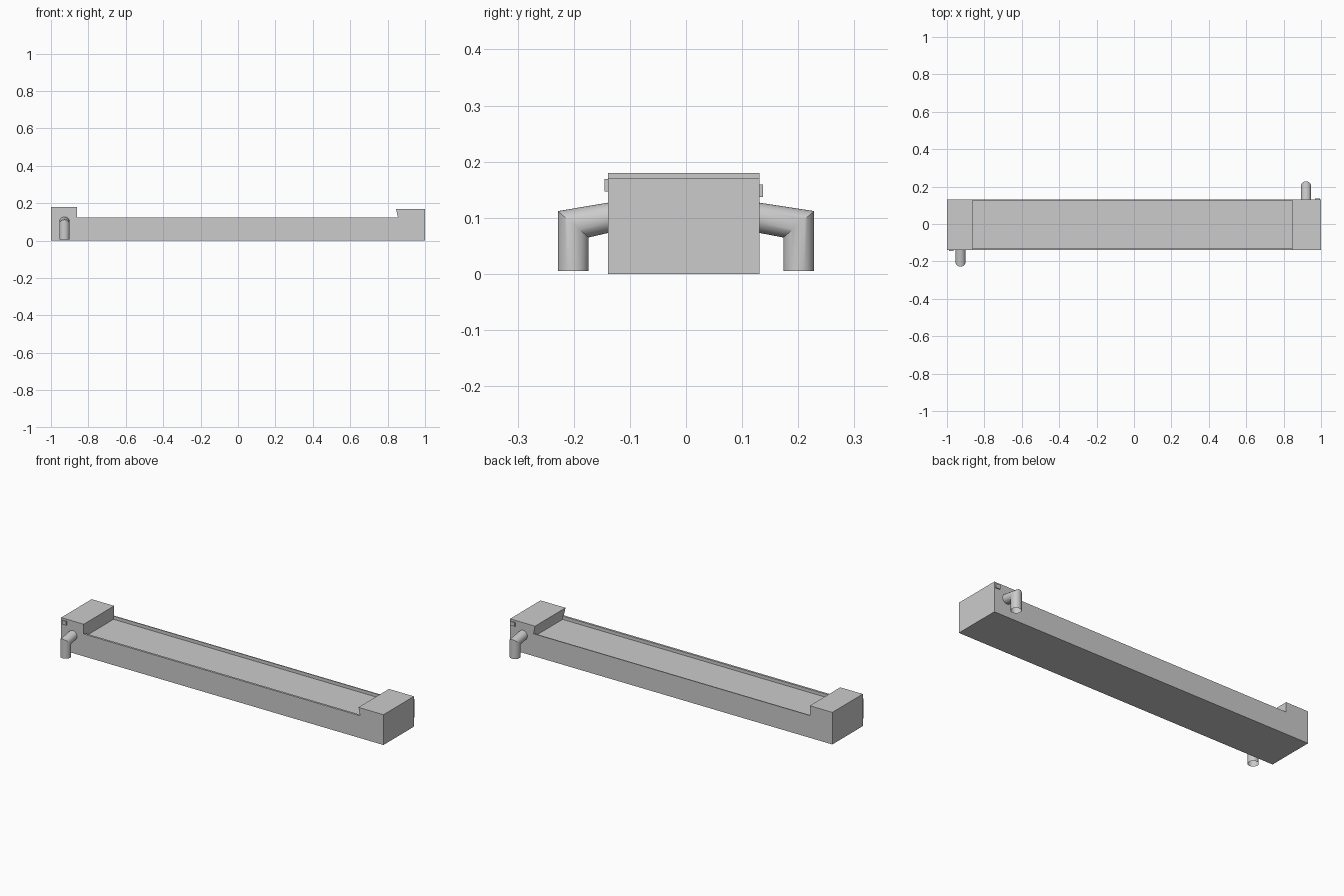
import bpy, bmesh, math

if "Cube" in bpy.data.objects:
    bpy.data.objects.remove(bpy.data.objects["Cube"])


def finish(name, bm):
    bmesh.ops.recalc_face_normals(bm, faces=bm.faces)
    mesh = bpy.data.meshes.new(name)
    bm.to_mesh(mesh)
    bm.free()
    obj = bpy.data.objects.new(name, mesh)
    bpy.context.collection.objects.link(obj)
    return obj


def box(name, x0, x1, y0, y1, z0, z1):
    bm = bmesh.new()
    bmesh.ops.create_cube(bm, size=1)
    for v in bm.verts:
        v.co = ((x0 + x1) / 2 + v.co.x * (x1 - x0),
                (y0 + y1) / 2 + v.co.y * (y1 - y0),
                (z0 + z1) / 2 + v.co.z * (z1 - z0))
    return finish(name, bm)


# Trough body: side profile with a raised block at each end, extruded in depth
FRONT, BACK, RIM = -0.139, 0.131, 0.125
profile = [(-1, 0), (1, 0), (1, 0.17), (0.845, 0.17), (0.855, RIM),
           (-0.86, RIM), (-0.86, 0.18), (-1, 0.18)]
bm = bmesh.new()
face = bm.faces.new([bm.verts.new((x, FRONT, z)) for x, z in profile])
ext = bmesh.ops.extrude_face_region(bm, geom=[face], use_keep_orig=True)
for v in ext["geom"]:
    if isinstance(v, bmesh.types.BMVert):
        v.co.y = BACK

# Recessed panel between two thin side rims
for y in (-0.127, 0.125):
    bmesh.ops.bisect_plane(bm, geom=bm.verts[:] + bm.edges[:] + bm.faces[:],
                           plane_co=(0, y, 0), plane_no=(0, 1, 0))
panel = [f for f in bm.faces
         if all(abs(v.co.z - RIM) < 1e-4 for v in f.verts)
         and abs(f.calc_center_median().y) < 0.05]
ext = bmesh.ops.extrude_face_region(bm, geom=panel)
for v in ext["geom"]:
    if isinstance(v, bmesh.types.BMVert):
        v.co.z -= 0.018
bmesh.ops.delete(bm, geom=[f for f in panel if f.is_valid], context='FACES_ONLY')
bmesh.ops.dissolve_limit(bm, angle_limit=0.01, verts=bm.verts, edges=bm.edges)
finish("trough_body", bm)


# Mitred elbow pipe, open at the bottom; side is -1 for front, 1 for back
def pipe(name, x, side, wall, sides=32, r=0.0275, out=0.201):
    bm = bmesh.new()
    rings = [[], [], []]
    for i in range(sides):
        a = 2 * math.pi * i / sides
        c, s = r * math.cos(a), math.sin(a)
        y = side * (out + r * s)
        rings[0].append(bm.verts.new((x + c, y, 0.005)))
        rings[1].append(bm.verts.new((x + c, y, 0.0885 + 0.0235 * s)))
        rings[2].append(bm.verts.new((x + c, wall, 0.1 + 0.027 * s)))
    for lo, hi in zip(rings, rings[1:]):
        for i in range(sides):
            j = (i + 1) % sides
            bm.faces.new((lo[i], lo[j], hi[j], hi[i]))
    obj = finish(name, bm)
    bpy.ops.object.select_all(action='DESELECT')
    obj.select_set(True)
    bpy.context.view_layer.objects.active = obj
    bpy.ops.object.shade_smooth_by_angle(angle=math.radians(30))


pipe("front_pipe", -0.928, -1, FRONT)
pipe("back_pipe", 0.92, 1, BACK)

# Small tabs beside the pipes
box("front_tab", -0.99, -0.965, -0.145, FRONT + 0.002, 0.147, 0.169)
box("back_tab", 0.967, 0.995, BACK - 0.002, 0.137, 0.137, 0.159)
